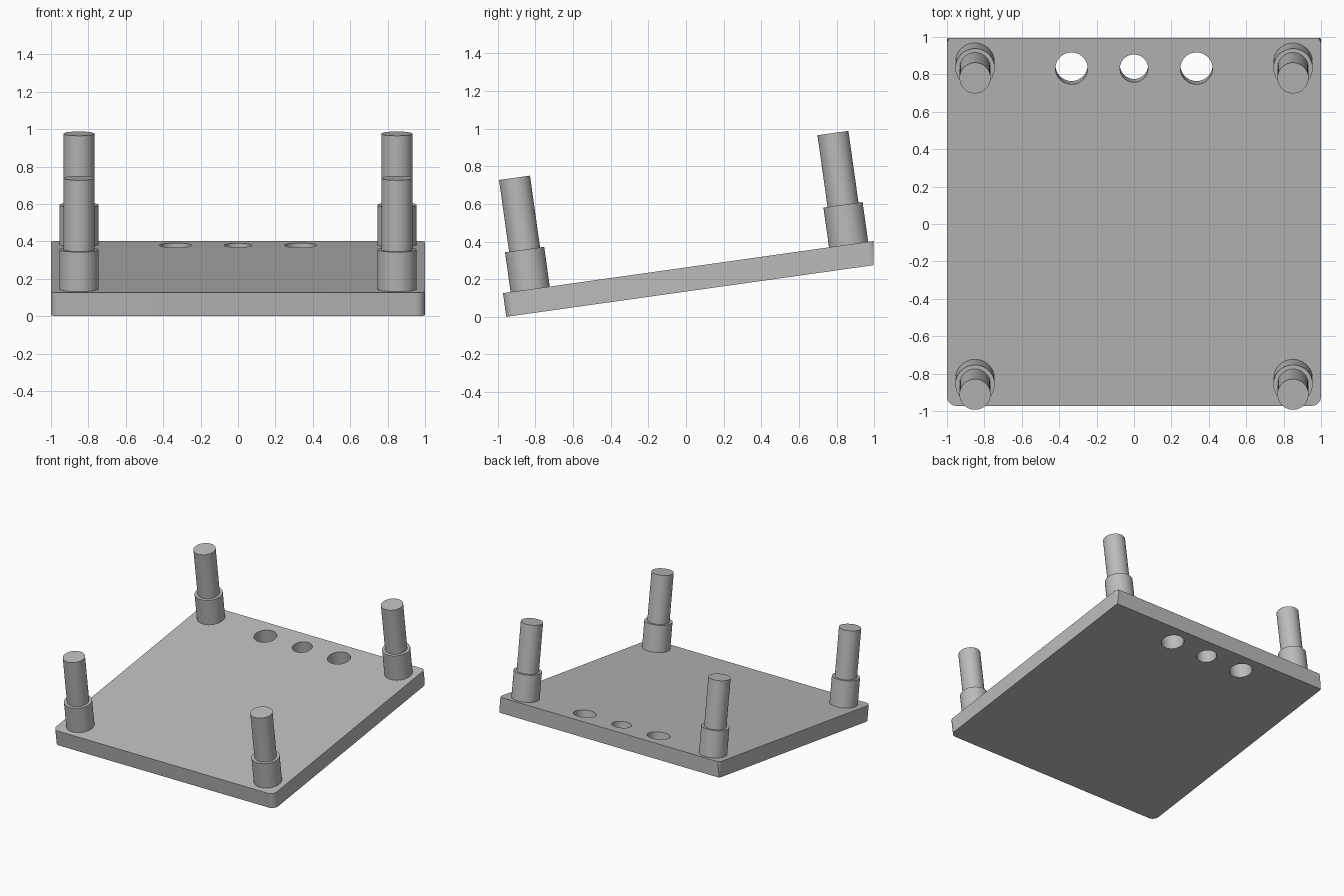
import bpy, bmesh
from math import radians
from mathutils import Matrix, Vector

cube = bpy.data.objects.get("Cube")
if cube:
    bpy.data.objects.remove(cube, do_unlink=True)

TILT = radians(8)
THICK = 0.127
BACK_Y = 0.995
# Frame of the sloping plate: its origin is the middle of the top surface
FRAME = Matrix.Translation((0, 0.018, 0.265)) @ Matrix.Rotation(TILT, 4, 'X')

grey = bpy.data.materials.new("plain grey")
grey.use_nodes = True
colour = (0.5, 0.5, 0.5, 1)
grey.diffuse_color = colour
grey.node_tree.nodes["Principled BSDF"].inputs["Base Color"].default_value = colour


def finish(bm, name):
    bmesh.ops.recalc_face_normals(bm, faces=bm.faces)
    mesh = bpy.data.meshes.new(name)
    bm.to_mesh(mesh)
    bm.free()
    mesh.materials.append(grey)
    obj = bpy.data.objects.new(name, mesh)
    bpy.context.collection.objects.link(obj)
    return obj


def smooth(obj):
    bpy.ops.object.select_all(action='DESELECT')
    obj.select_set(True)
    bpy.context.view_layer.objects.active = obj
    bpy.ops.object.shade_smooth_by_angle(angle=radians(30))


def cylinder(bm, x, y, radius, low, high):
    place = FRAME @ Matrix.Translation((x, y, (low + high) / 2))
    bmesh.ops.create_cone(bm, cap_ends=True, segments=64, radius1=radius,
                          radius2=radius, depth=high - low, matrix=place)


# Plate: rounded slab, tilted, with its back edge trimmed upright
bm = bmesh.new()
bmesh.ops.create_cube(bm, size=1, matrix=Matrix.Translation((0, 0, -THICK / 2))
                      @ Matrix.Diagonal((2, 2, THICK, 1)))
corners = [e for e in bm.edges
           if abs(e.verts[0].co.z - e.verts[1].co.z) > THICK / 2]
bmesh.ops.bevel(bm, geom=corners, offset=0.05, segments=8, profile=0.5,
                affect='EDGES')
bm.transform(FRAME)
cut = bmesh.ops.bisect_plane(bm, geom=bm.verts[:] + bm.edges[:] + bm.faces[:],
                             plane_co=Vector((0, BACK_Y, 0)),
                             plane_no=Vector((0, 1, 0)), clear_outer=True)
rim = [e for e in cut["geom_cut"] if isinstance(e, bmesh.types.BMEdge)]
bmesh.ops.holes_fill(bm, edges=rim, sides=0)
plate = finish(bm, "tilted_plate")

# Three holes bored square through the plate near its back edge
bm = bmesh.new()
for x, radius in ((-0.334, 0.086), (0, 0.075), (0.334, 0.086)):
    cylinder(bm, x, 0.822, radius, -0.3, 0.15)
cutter = finish(bm, "hole_cutter")
cutter.hide_render = True

bore = plate.modifiers.new("holes", 'BOOLEAN')
bore.operation = 'DIFFERENCE'
bore.solver = 'EXACT'
bore.object = cutter
bpy.context.view_layer.objects.active = plate
bpy.ops.object.modifier_apply(modifier=bore.name)
bpy.data.objects.remove(cutter, do_unlink=True)
smooth(plate)

# Stepped posts at the four corners: wide collar with a slimmer pin
for end, y in (("front", -0.854), ("back", 0.854)):
    for side, x in (("right", -0.85), ("left", 0.85)):
        for part, radius, low, high in (("collar", 0.105, -0.02, 0.213),
                                        ("pin", 0.083, 0.2, 0.598)):
            bm = bmesh.new()
            cylinder(bm, x, y, radius, low, high)
            smooth(finish(bm, f"{end}_{side}_{part}"))
